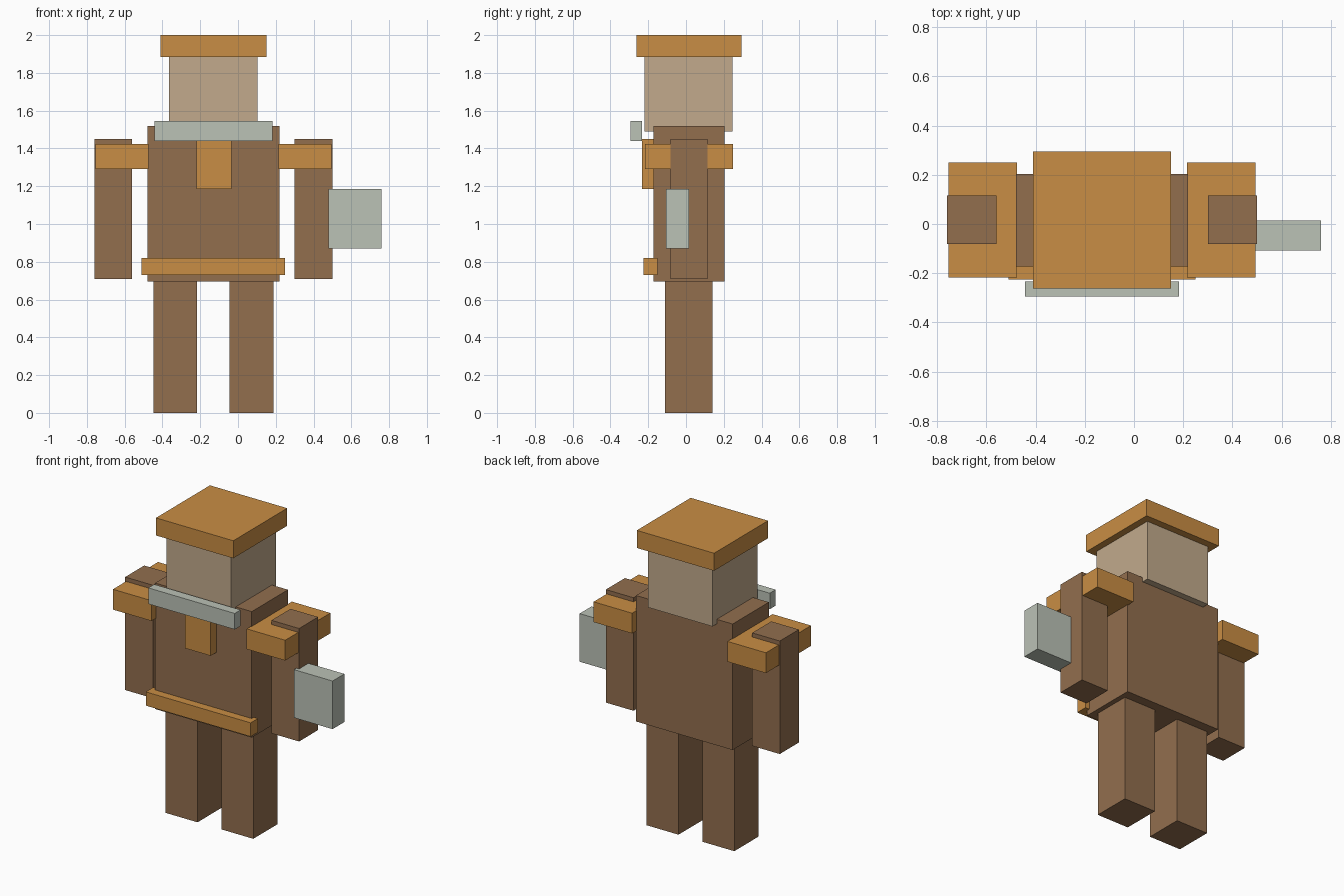
import bpy
import bmesh
from mathutils import Vector

cube = bpy.data.objects.get("Cube")
if cube:
    bpy.data.objects.remove(cube, do_unlink=True)


def material(name, rgb):
    mat = bpy.data.materials.new(name)
    mat.use_nodes = True
    colour = (*rgb, 1.0)
    mat.diffuse_color = colour
    mat.node_tree.nodes["Principled BSDF"].inputs["Base Color"].default_value = colour
    return mat


BROWN = material("brown", (0.287, 0.156, 0.076))
ORANGE = material("orange", (0.584, 0.27, 0.058))
TAN = material("tan", (0.539, 0.402, 0.262))
GREY = material("pale grey", (0.497, 0.539, 0.468))


def box(name, mat, x, y, z):
    """Box spanning the given (low, high) range on each axis."""
    low, high = (Vector(corner) for corner in zip(x, y, z))
    centre, size = (low + high) / 2, high - low
    bm = bmesh.new()
    bmesh.ops.create_cube(bm, size=1)
    bmesh.ops.scale(bm, vec=size, verts=bm.verts)
    mesh = bpy.data.meshes.new(name)
    bm.to_mesh(mesh)
    bm.free()
    mesh.materials.append(mat)
    obj = bpy.data.objects.new(name, mesh)
    obj.location = centre
    bpy.context.collection.objects.link(obj)


# The body's own centre line, off the origin because of the held block
MID = -0.13

# Limbs and shoulder pads, one of each per side
for side, sign in (("left", 1), ("right", -1)):
    def span(inner, outer):
        return sorted((MID + sign * inner, MID + sign * outer))
    box(side + "_leg", BROWN, span(0.086, 0.318), (-0.11, 0.14), (0, 0.70))
    box(side + "_arm", BROWN, span(0.43, 0.63), (-0.082, 0.115), (0.71, 1.45))
    box(side + "_shoulder_pad", ORANGE, span(0.345, 0.624), (-0.217, 0.25), (1.29, 1.423))

# Torso and head
box("torso", BROWN, (-0.48, 0.22), (-0.172, 0.203), (0.695, 1.52))
box("head", TAN, (-0.365, 0.104), (-0.22, 0.247), (1.49, 1.89))
box("hat", ORANGE, (-0.41, 0.15), (-0.263, 0.295), (1.885, 2.0))

# Clothing on the front
box("belt", ORANGE, (-0.51, 0.25), (-0.226, -0.15), (0.73, 0.82))
box("chest_tab", ORANGE, (-0.22, -0.035), (-0.232, -0.155), (1.185, 1.45))
box("collar_bar", GREY, (-0.443, 0.183), (-0.295, -0.234), (1.44, 1.545))

# Block held at the left arm
box("held_block", GREY, (0.48, 0.76), (-0.107, 0.015), (0.87, 1.185))
